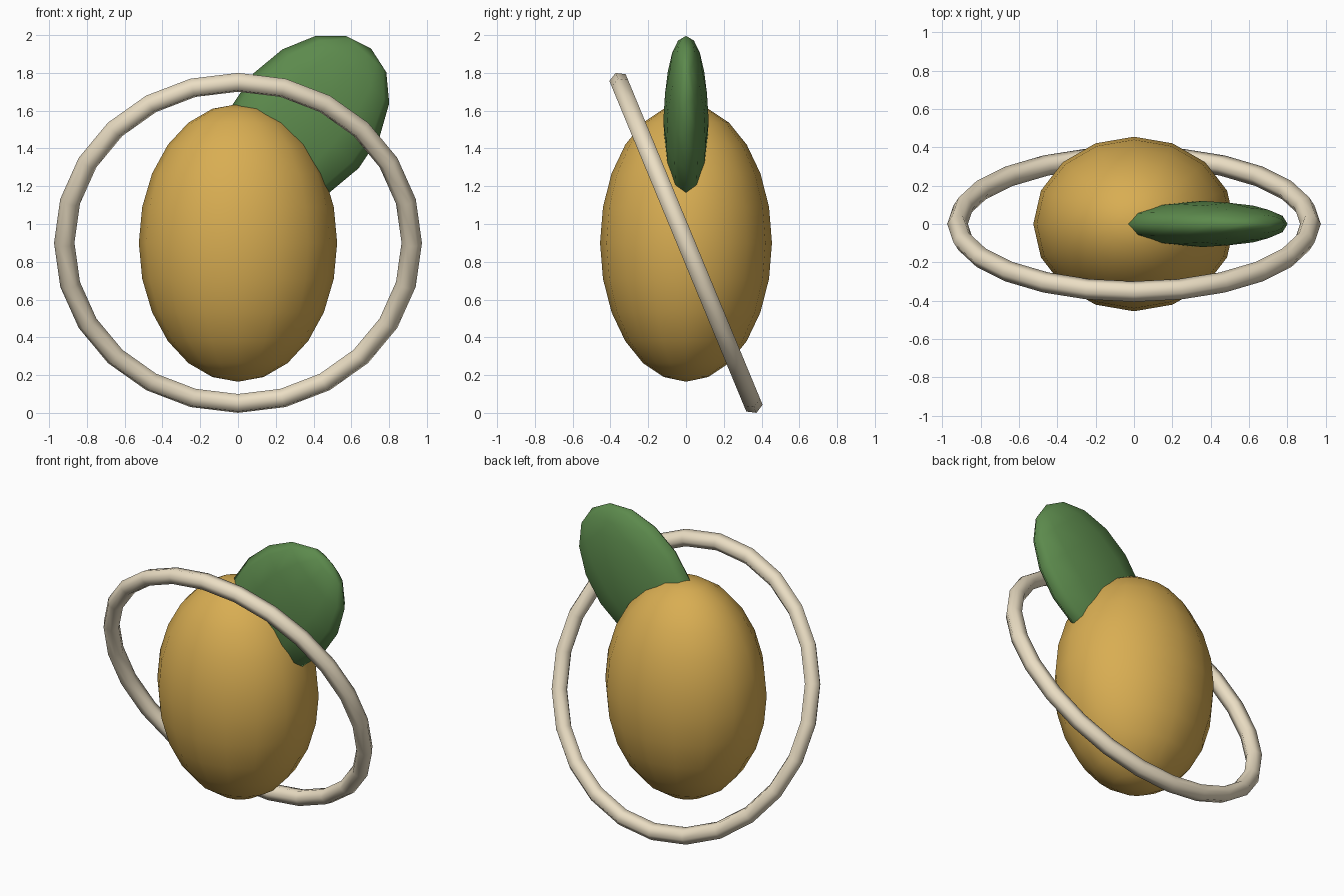
import bpy
from math import radians

if "Cube" in bpy.data.objects:
    bpy.data.objects.remove(bpy.data.objects["Cube"])


def finish(name, color):
    """Name, smooth and colour the active object."""
    obj = bpy.context.object
    obj.name = name
    bpy.ops.object.transform_apply(location=False, rotation=True, scale=True)
    bpy.ops.object.shade_smooth()
    mat = bpy.data.materials.new(name + "_color")
    mat.diffuse_color = (*color, 1)
    mat.use_nodes = True
    mat.node_tree.nodes["Principled BSDF"].inputs["Base Color"].default_value = mat.diffuse_color
    obj.data.materials.append(mat)
    return obj


def ellipsoid(name, center, radii, segments, rings, color, tilt=0):
    bpy.ops.mesh.primitive_uv_sphere_add(segments=segments, ring_count=rings,
                                         radius=1, location=center)
    obj = bpy.context.object
    obj.scale = radii
    obj.rotation_euler = (0, radians(tilt), 0)
    return finish(name, color)


# Egg-shaped body
ellipsoid("body", (0, 0, 0.9), (0.525, 0.455, 0.735), 16, 12, (0.69, 0.42, 0.085))

# Flat leaf leaning out of the upper right
ellipsoid("leaf", (0.36, 0, 1.546), (0.375, 0.12, 0.515), 12, 8,
          (0.107, 0.254, 0.073), tilt=42)

# Tilted ring around the body
bpy.ops.mesh.primitive_torus_add(major_segments=24, minor_segments=6,
                                 major_radius=0.92, minor_radius=0.054,
                                 location=(0, 0, 0.9),
                                 rotation=(radians(112.5), 0, 0))
finish("ring", (0.83, 0.73, 0.55))
